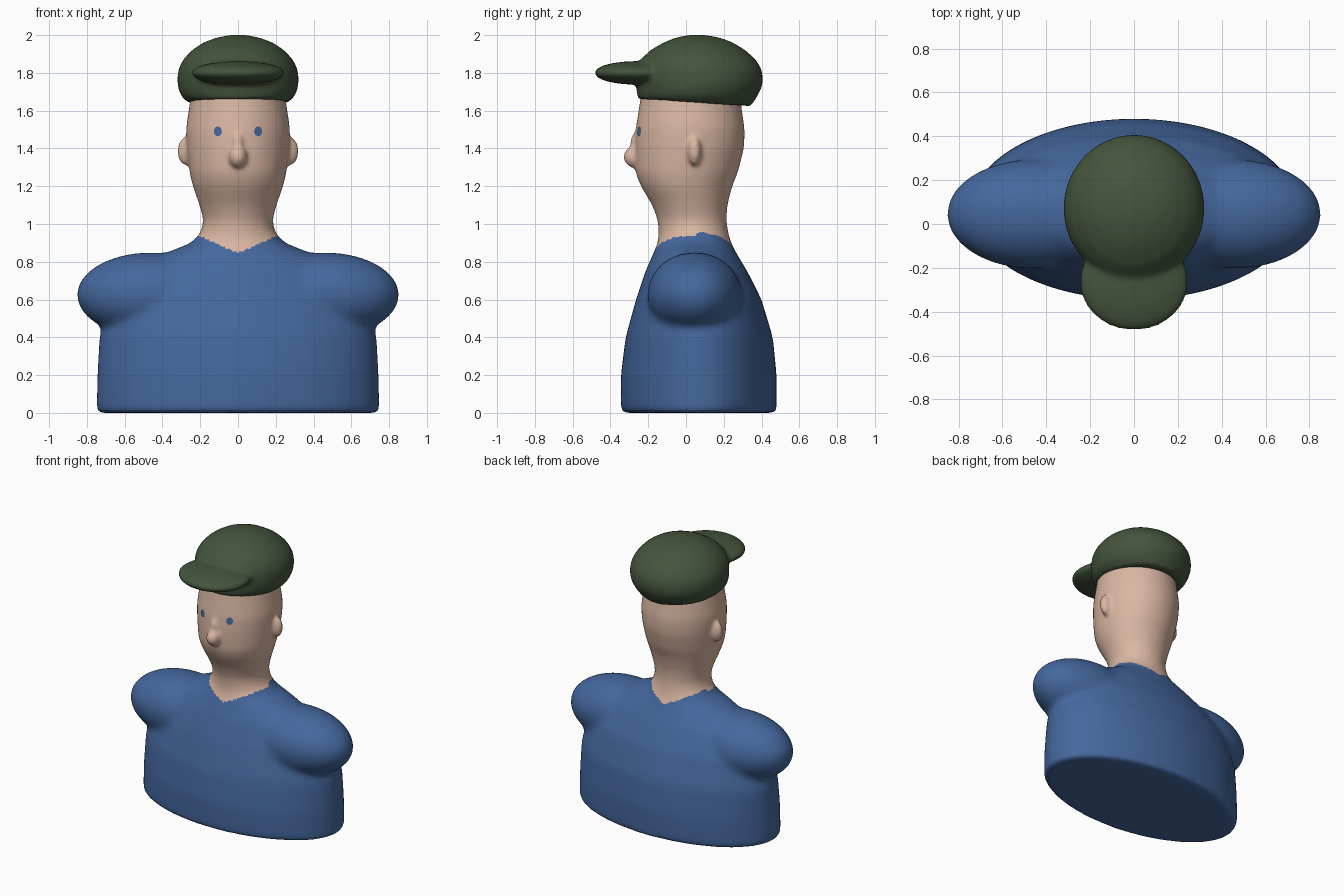
import bpy, bmesh, math
from mathutils import Matrix, Vector

cube = bpy.data.objects.get("Cube")
if cube:
    bpy.data.objects.remove(cube, do_unlink=True)


def material(name, rgb):
    m = bpy.data.materials.new(name)
    m.use_nodes = True
    m.diffuse_color = (*rgb, 1)
    m.node_tree.nodes["Principled BSDF"].inputs["Base Color"].default_value = (*rgb, 1)
    return m


SHIRT = material("shirt blue", (0.058, 0.137, 0.34))
SKIN = material("skin", (0.70, 0.47, 0.36))
CAP = material("cap green", (0.058, 0.09, 0.045))


def loft(bm, rows, power=2.0, n=64):
    """Closed skin through oval rings given as (z, half width, front y, back y)."""
    rings = []
    for z, rx, front, back in rows:
        cy, ry = (front + back) / 2, (back - front) / 2
        ring = []
        for i in range(n):
            a = math.tau * i / n
            c, s = math.cos(a), math.sin(a)
            x = math.copysign(abs(c) ** (2 / power), c) * rx
            y = math.copysign(abs(s) ** (2 / power), s) * ry + cy
            ring.append(bm.verts.new((x, y, z)))
        rings.append(ring)
    for lo, hi in zip(rings, rings[1:]):
        for i in range(n):
            j = (i + 1) % n
            bm.faces.new((lo[i], lo[j], hi[j], hi[i]))
    bm.faces.new(rings[0][::-1])
    bm.faces.new(rings[-1])


def ellipsoid(bm, centre, radii, mirrored=False):
    for side in ((1, -1) if mirrored else (1,)):
        c = Vector((centre[0] * side, centre[1], centre[2]))
        bmesh.ops.create_uvsphere(bm, u_segments=40, v_segments=24, radius=1,
                                  matrix=Matrix.Translation(c) @ Matrix.Diagonal((*radii, 1)))


def make_object(bm, name, *mats):
    mesh = bpy.data.meshes.new(name)
    bm.to_mesh(mesh)
    bm.free()
    ob = bpy.data.objects.new(name, mesh)
    bpy.context.collection.objects.link(ob)
    for m in mats:
        mesh.materials.append(m)
    return ob


def bake(ob):
    """Apply all modifiers and shade smooth."""
    deps = bpy.context.evaluated_depsgraph_get()
    mesh = bpy.data.meshes.new_from_object(ob.evaluated_get(deps))
    mats = list(ob.data.materials)
    ob.modifiers.clear()
    ob.data = mesh
    mesh.materials.clear()
    for m in mats:
        mesh.materials.append(m)
    for p in mesh.polygons:
        p.use_smooth = True


def fuse(ob, voxel, rounds):
    """Melt overlapping shapes into one soft skin."""
    r = ob.modifiers.new("melt", 'REMESH')
    r.mode = 'VOXEL'
    r.voxel_size = voxel
    s = ob.modifiers.new("soften", 'SMOOTH')
    s.factor = 0.5
    s.iterations = rounds
    bake(ob)


# Torso, neck and head in one skin, with the shoulders melted in
bm = bmesh.new()
loft(bm, [
    (0.0, .75, -.345, .48), (0.2, .745, -.345, .48), (0.4, .735, -.32, .46),
    (0.6, .68, -.265, .40), (.75, .54, -.215, .325), (.84, .40, -.175, .27),
    (0.9, .25, -.15, .24), (.95, .20, -.145, .225), (1.02, .183, -.15, .215),
    (1.1, .205, -.18, .22), (1.2, .24, -.24, .245), (1.27, .257, -.268, .275),
    (1.4, .272, -.272, .308), (1.5, .277, -.268, .312), (1.6, .262, -.252, .297),
    (1.75, .24, -.23, .28)])
ellipsoid(bm, (.46, .045, .625), (.395, .25, .225), mirrored=True)
body = make_object(bm, "body", SHIRT, SKIN)
fuse(body, 0.014, 25)

# Nose and ears, blended more tightly
bm = bmesh.new()
bm.from_mesh(body.data)
ellipsoid(bm, (0, -.265, 1.355), (.05, .066, .06))
ellipsoid(bm, (0, -.255, 1.41), (.032, .042, .085))
ellipsoid(bm, (.275, .045, 1.385), (.045, .036, .075), mirrored=True)
bm.to_mesh(body.data)
bm.free()
fuse(body, 0.0125, 5)

# Shirt neckline dips at the front and back
for p in body.data.polygons:
    c = p.center
    neckline = 0.845 + 0.45 * min(abs(c.x), 0.2) + (0.02 if c.y > 0.05 else 0)
    p.material_index = int(c.z > neckline)

# Eyes: thin plates hugging the face
for name, side in (("left_eye", 1), ("right_eye", -1)):
    bm = bmesh.new()
    bmesh.ops.create_circle(bm, cap_ends=True, cap_tris=True, segments=12, radius=1,
                            matrix=Matrix.Translation((side * .105, -.31, 1.49))
                            @ Matrix.Rotation(math.pi / 2, 4, 'X')
                            @ Matrix.Diagonal((.021, .026, 1, 1)))
    eye = make_object(bm, name, SHIRT)
    w = eye.modifiers.new("hug", 'SHRINKWRAP')
    w.target = body
    w.wrap_method = 'PROJECT'
    w.use_project_y = True
    w.use_positive_direction = True
    w.use_negative_direction = True
    w.wrap_mode = 'ABOVE_SURFACE'
    w.offset = 0.005
    bake(eye)

# Cap: domed crown melted into a flat brim
bm = bmesh.new()
loft(bm, [
    (1.645, .265, -.255, .345), (1.68, .303, -.26, .38), (1.725, .318, -.262, .402),
    (1.77, .322, -.262, .408), (1.82, .315, -.26, .40), (1.87, .291, -.24, .37),
    (1.92, .245, -.19, .315), (1.96, .185, -.12, .25), (1.985, .12, -.06, .185),
    (1.998, .06, 0, .12), (2.002, .015, .045, .075)])
for v in bm.verts:
    if v.co.z < 1.66:
        v.co.z -= 0.06 * v.co.y
ellipsoid(bm, (0, -.265, 1.8), (.25, .222, .062))
cap = make_object(bm, "cap", CAP)
fuse(cap, 0.0125, 14)
